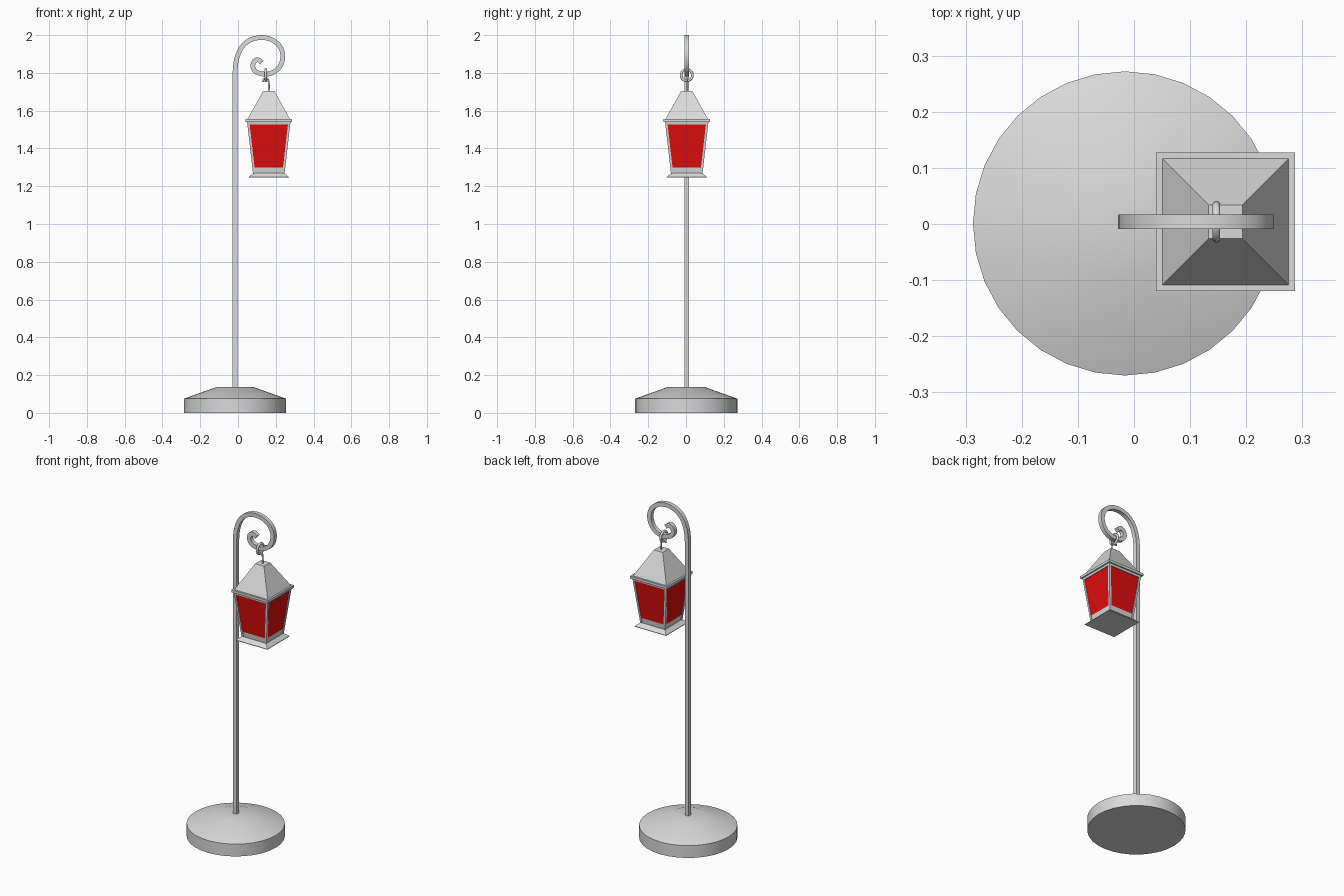
import bpy, bmesh, math
from mathutils import Vector

cube = bpy.data.objects.get("Cube")
if cube:
    bpy.data.objects.remove(cube, do_unlink=True)

POST_X = -0.016
LAMP_X = 0.163
MID_Y = 0.004


def make_material(name, color):
    mat = bpy.data.materials.new(name)
    mat.use_nodes = True
    mat.diffuse_color = color
    mat.node_tree.nodes["Principled BSDF"].inputs["Base Color"].default_value = color
    return mat


METAL = make_material("pale_grey_metal", (0.7, 0.7, 0.7, 1))
GLASS = make_material("red_glass", (0.75, 0.004, 0.004, 1))


def build(name, rings, mat, smooth=False):
    """Skin a list of equal vertex rings and cap both ends."""
    bm = bmesh.new()
    loops = [[bm.verts.new(p) for p in ring] for ring in rings]
    n = len(loops[0])
    for a, b in zip(loops, loops[1:]):
        for i in range(n):
            j = (i + 1) % n
            bm.faces.new((a[i], a[j], b[j], b[i]))
    bm.faces.new(loops[0][::-1])
    bm.faces.new(loops[-1])
    bmesh.ops.recalc_face_normals(bm, faces=bm.faces)
    mesh = bpy.data.meshes.new(name)
    bm.to_mesh(mesh)
    bm.free()
    mesh.materials.append(mat)
    obj = bpy.data.objects.new(name, mesh)
    bpy.context.collection.objects.link(obj)
    if smooth:
        select_only(obj)
        bpy.ops.object.shade_smooth_by_angle(angle=math.radians(35))
    return obj


def select_only(obj):
    bpy.ops.object.select_all(action='DESELECT')
    obj.select_set(True)
    bpy.context.view_layer.objects.active = obj


def stack(name, sections, mat, center=(LAMP_X, MID_Y)):
    """Square sections (half width, z, corner offset x, y) skinned upward."""
    rings = []
    for half, z, ox, oy in sections:
        cx, cy = center[0] + ox, center[1] + oy
        rings.append([(cx + sx * half, cy + sy * half, z)
                      for sx, sy in ((-1, -1), (1, -1), (1, 1), (-1, 1))])
    return build(name, rings, mat)


def square_stack(name, sections, mat):
    return stack(name, [(h, z, 0, 0) for h, z in sections], mat)


def spline(points, steps):
    """Smooth path through points of the xz plane."""
    pts = [Vector(p) for p in points]
    pts = [2 * pts[0] - pts[1]] + pts + [2 * pts[-1] - pts[-2]]
    path = []
    for a, b, c, d in zip(pts, pts[1:], pts[2:], pts[3:]):
        for s in range(steps):
            t = s / steps
            path.append(0.5 * (2 * b + (c - a) * t + (2 * a - 5 * b + 4 * c - d) * t ** 2
                               + (3 * b - a - 3 * c + d) * t ** 3))
    return path + [pts[-2]]


def sweep(name, path, radius, sides, mat):
    """Run a regular section along a path lying in the xz plane."""
    rings = []
    for i, p in enumerate(path):
        tangent = (path[min(i + 1, len(path) - 1)] - path[max(i - 1, 0)]).normalized()
        normal = Vector((-tangent.y, tangent.x))
        ring = []
        for k in range(sides):
            ang = 2 * math.pi * (k + 0.5) / sides
            q = p + normal * radius * math.cos(ang)
            ring.append((q.x, MID_Y + radius * math.sin(ang), q.y))
        rings.append(ring)
    return build(name, rings, mat, smooth=True)


# Round foot with a shallow sloped top
profile = [(0.271, 0), (0.271, 0.075), (0.098, 0.137)]
build("base", [[(POST_X + r * math.cos(k * math.pi / 16),
                 0.001 + r * math.sin(k * math.pi / 16), z) for k in range(32)]
               for r, z in profile], METAL, smooth=True)

# Square post and its scrolled top in one sweep
scroll = [(POST_X, 1.8), (-0.010, 1.86), (0.010, 1.92), (0.045, 1.962), (0.09, 1.983),
          (0.135, 1.987), (0.18, 1.975), (0.22, 1.943), (0.237, 1.897), (0.23, 1.85),
          (0.205, 1.815), (0.165, 1.795), (0.125, 1.795), (0.092, 1.808),
          (0.078, 1.835), (0.086, 1.86), (0.105, 1.87), (0.126, 1.855)]
path = [Vector((POST_X, 0.12)), Vector((POST_X, 1.75))] + spline(scroll, 3)
sweep("post_and_scroll", path, 0.0125 * math.sqrt(2), 4, METAL)

# Hanging ring around the scroll
bpy.ops.mesh.primitive_torus_add(major_radius=0.030, minor_radius=0.007,
                                 major_segments=24, minor_segments=10,
                                 location=(0.147, MID_Y, 1.788),
                                 rotation=(0, math.pi / 2, 0))
ring = bpy.context.object
ring.name = "hanging_ring"
ring.data.materials.append(METAL)
bpy.ops.object.shade_smooth_by_angle(angle=math.radians(60))

# Wire hook from the ring to the roof
hook = [(LAMP_X, 1.695), (LAMP_X, 1.745), (0.158, 1.766), (0.146, 1.772),
        (0.135, 1.764), (0.133, 1.752)]
sweep("lantern_hook", spline(hook, 4), 0.005, 12, METAL)

# Lantern roof and rim
square_stack("roof", [(0.113, 1.555), (0.030, 1.704)], METAL)
square_stack("roof_rim", [(0.1235, 1.541), (0.1235, 1.556)], METAL)
square_stack("top_rail", [(0.113, 1.528), (0.115, 1.542)], METAL)

# Glass, sill and flared foot
square_stack("glass", [(0.084, 1.299), (0.109, 1.53)], GLASS)
square_stack("sill", [(0.080, 1.265), (0.084, 1.299)], METAL)
square_stack("lantern_foot", [(0.106, 1.246), (0.106, 1.249), (0.083, 1.269)], METAL)

# Leaning corner posts
for sx, side in ((-1, "right"), (1, "left")):
    for sy, end in ((-1, "front"), (1, "back")):
        stack(f"corner_post_{end}_{side}",
              [(0.006, 1.262, sx * 0.077, sy * 0.077),
               (0.006, 1.542, sx * 0.109, sy * 0.109)], METAL)
